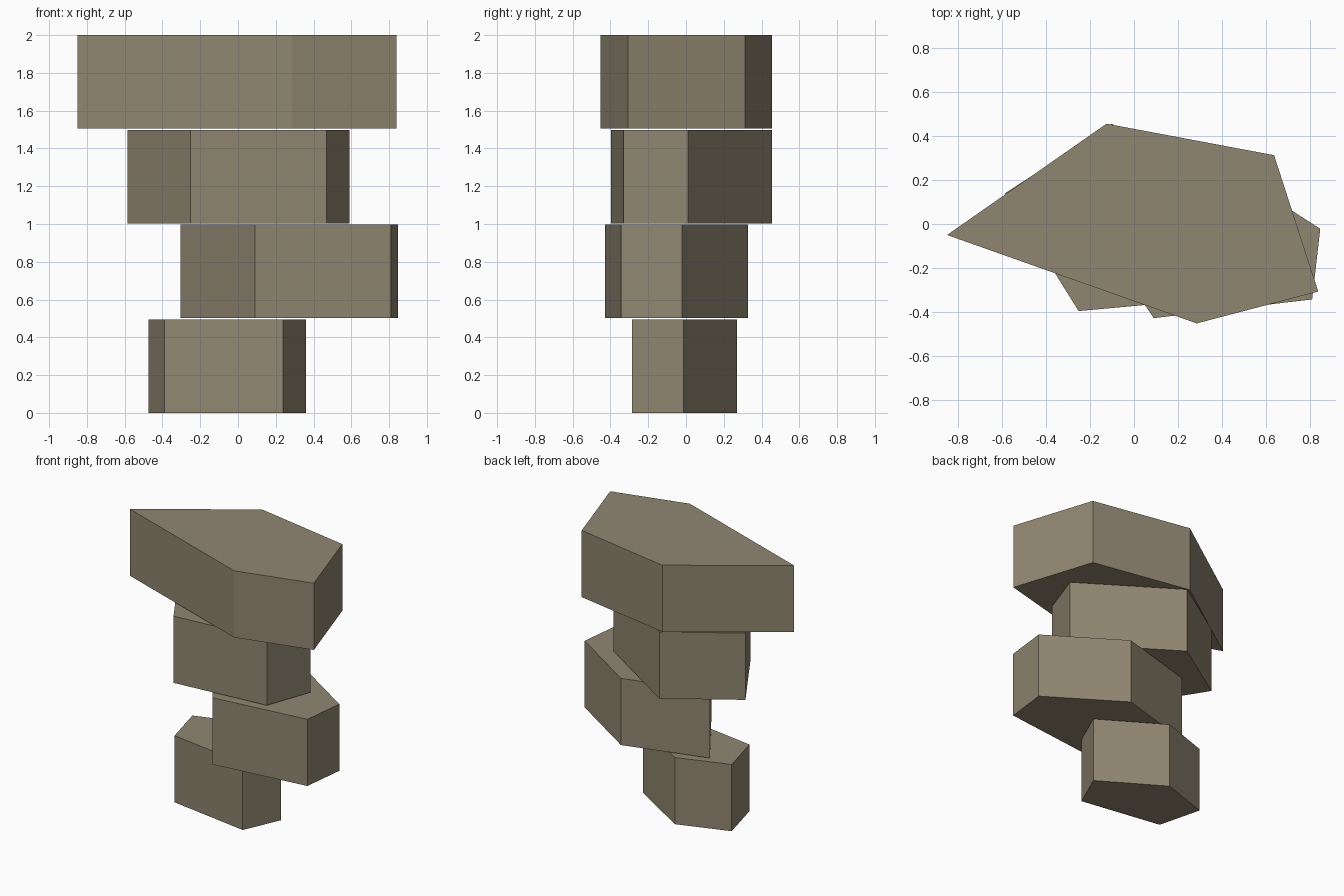
import bpy, bmesh

if "Cube" in bpy.data.objects:
    bpy.data.objects.remove(bpy.data.objects["Cube"])

# One stone colour
stone = bpy.data.materials.new("weathered_stone")
stone.diffuse_color = (0.28, 0.24, 0.165, 1)
stone.use_nodes = True
stone.node_tree.nodes["Principled BSDF"].inputs["Base Color"].default_value = stone.diffuse_color

HEIGHT = 0.495   # thickness of each slab
PITCH = (2 - HEIGHT) / 3  # leaves a hairline gap between slabs


def slab(name, outline, z):
    """Extrude a counter-clockwise outline upwards from height z."""
    bm = bmesh.new()
    base = bm.faces.new([bm.verts.new((x, y, z)) for x, y in outline])
    top = bmesh.ops.extrude_face_region(bm, geom=[base], use_keep_orig=True)
    verts = [g for g in top["geom"] if isinstance(g, bmesh.types.BMVert)]
    bmesh.ops.translate(bm, verts=verts, vec=(0, 0, HEIGHT))
    bmesh.ops.recalc_face_normals(bm, faces=bm.faces)
    mesh = bpy.data.meshes.new(name)
    bm.to_mesh(mesh)
    bm.free()
    mesh.materials.append(stone)
    obj = bpy.data.objects.new(name, mesh)
    bpy.context.collection.objects.link(obj)


# Irregular five-sided slabs, stacked from the ground up
slabs = {
    "bottom_stone": [(-0.475, 0.143), (-0.39, -0.187), (0.237, -0.285),
                     (0.36, -0.012), (-0.098, 0.27)],
    "lower_stone": [(-0.305, 0.155), (0.09, -0.428), (0.81, -0.343),
                    (0.847, -0.022), (0.304, 0.328)],
    "upper_stone": [(-0.586, 0.14), (-0.252, -0.396), (0.468, -0.33),
                    (0.59, 0.01), (-0.1, 0.456)],
    "top_stone": [(-0.85, -0.05), (0.285, -0.452), (0.838, -0.307),
                  (0.637, 0.313), (-0.125, 0.456)],
}
for i, (name, outline) in enumerate(slabs.items()):
    slab(name, outline, i * PITCH)
